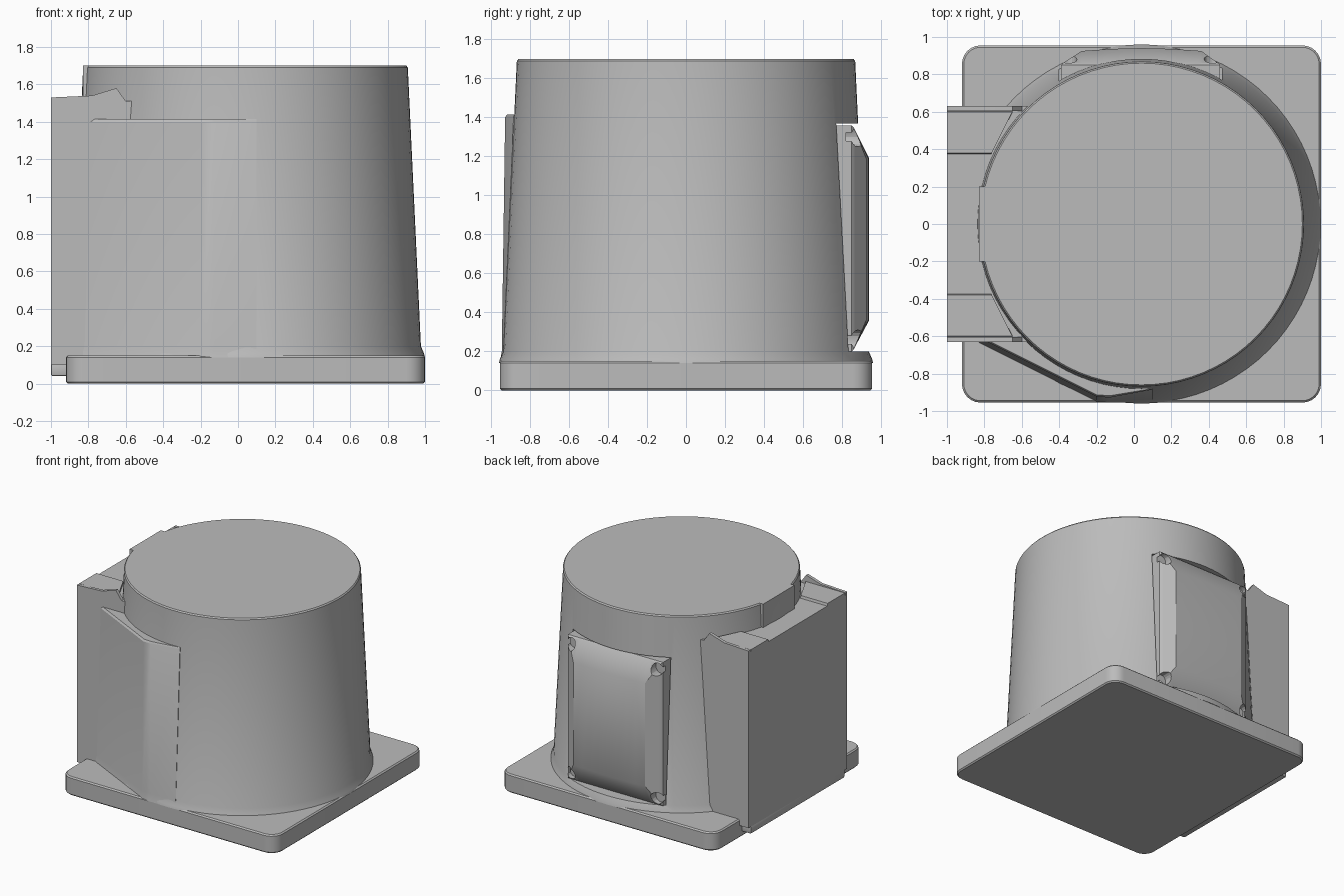
import bpy, bmesh
from math import sin, cos, pi, radians

cube = bpy.data.objects.get("Cube")
if cube:
    bpy.data.objects.remove(cube, do_unlink=True)

grey = bpy.data.materials.new("plain_grey")
grey.use_nodes = True
grey.diffuse_color = (0.5, 0.5, 0.5, 1)
grey.node_tree.nodes["Principled BSDF"].inputs["Base Color"].default_value = (0.5, 0.5, 0.5, 1)


def loft(name, rings, bevel=0.0, smooth=True):
    """Closed solid through a stack of equal-length point rings."""
    bm = bmesh.new()
    rows = [[bm.verts.new(p) for p in ring] for ring in rings]
    for a, b in zip(rows, rows[1:]):
        for i in range(len(a)):
            j = (i + 1) % len(a)
            bm.faces.new((a[i], a[j], b[j], b[i]))
    bm.faces.new(rows[0][::-1])
    bm.faces.new(rows[-1])
    bmesh.ops.recalc_face_normals(bm, faces=bm.faces)
    mesh = bpy.data.meshes.new(name)
    bm.to_mesh(mesh)
    bm.free()
    mesh.materials.append(grey)
    ob = bpy.data.objects.new(name, mesh)
    bpy.context.collection.objects.link(ob)
    if bevel:
        mod = ob.modifiers.new("soft_edges", "BEVEL")
        mod.width = bevel
        mod.segments = 2
        apply(ob, mod)
    if smooth:
        shade(ob)
    return ob


def activate(ob):
    bpy.ops.object.select_all(action="DESELECT")
    ob.select_set(True)
    bpy.context.view_layer.objects.active = ob


def apply(ob, mod):
    activate(ob)
    bpy.ops.object.modifier_apply(modifier=mod.name)


def shade(ob):
    activate(ob)
    bpy.ops.object.shade_smooth_by_angle(angle=radians(30))


def cut(ob, cutter):
    mod = ob.modifiers.new("cut", "BOOLEAN")
    mod.operation = "DIFFERENCE"
    mod.solver = "EXACT"
    mod.object = cutter
    apply(ob, mod)
    bpy.data.objects.remove(cutter, do_unlink=True)


def circle(r, z, cx=0.04, n=80):
    return [(cx + r * cos(2 * pi * i / n), r * sin(2 * pi * i / n), z) for i in range(n)]


def at_z(outline, z):
    return [(x, y, z) for x, y in outline]


def prism(name, outline, z0, z1, **kw):
    return loft(name, [at_z(outline, z0), at_z(outline, z1)], **kw)


def box(name, x0, x1, y0, y1, z0, z1, **kw):
    return prism(name, [(x0, y0), (x1, y0), (x1, y1), (x0, y1)], z0, z1, **kw)


def rounded(x0, x1, y0, y1, r, seg=6):
    pts = []
    for k, (cx, cy) in enumerate([(x1 - r, y1 - r), (x0 + r, y1 - r),
                                  (x0 + r, y0 + r), (x1 - r, y0 + r)]):
        for i in range(seg + 1):
            a = pi / 2 * (k + i / seg)
            pts.append((cx + r * cos(a), cy + r * sin(a)))
    return pts


# Base plate with softened rims
loft("base_plate", [at_z(rounded(-0.92 + d, 1 - d, -0.955 + d, 0.955 - d, 0.1 - d), z)
                    for d, z in [(0.01, 0), (0, 0.01), (0, 0.14), (0.01, 0.15)]])

# Tapered drum with a small flare at the foot, recessed at the back
drum = loft("drum_body", [circle(r, z) for r, z in
            [(0.96, 0.14), (0.955, 0.16), (0.938, 0.2), (0.868, 1.69), (0.86, 1.7)]])
cut(drum, box("recess_cutter", -0.4, 0.47, 0.755, 1.1, 0.2, 1.37, smooth=False))
shade(drum)

# Back cover: raised panel with sloping borders and a gently bowed face
def cover_ring(y, x0, x1, z0, z1, bow=0.0, n=8):
    top = [(x0 + (x1 - x0) * i / n, y + bow * sin(pi * i / n)) for i in range(n + 1)]
    return [(x, v, z0) for x, v in top] + [(x, v, z1) for x, v in reversed(top)]

cover = loft("back_cover", [
    cover_ring(0.74, -0.39, 0.46, 0.2, 1.36),
    cover_ring(0.85, -0.39, 0.46, 0.2, 1.36),
    cover_ring(0.86, -0.38, 0.45, 0.21, 1.35),
    cover_ring(0.925, -0.28, 0.36, 0.36, 1.19, 0.015)])
# Screw pockets in the cover corners
for x in (-0.35, 0.42):
    for z in (0.26, 1.3):
        rings = [[(x + 0.045 * cos(pi * i / 8), y, z + 0.05 * sin(pi * i / 8))
                  for i in range(16)] for y in (0.82, 1.0)]
        cut(cover, loft("pocket_cutter", rings, smooth=False))
shade(cover)

# Side housing with a lower step and a flat pad up the drum
box("side_housing", -1, -0.55, -0.63, 0.63, 0.1, 1.51)
box("housing_foot", -1, -0.85, -0.6, 0.6, 0.04, 0.11, bevel=0.01)
box("drum_flat", -0.83, -0.5, -0.2, 0.2, 1.4, 1.7)

# Mirrored shoulders and rising webs on the housing
for side, label in ((1, "back"), (-1, "front")):
    shoulder = [(-1, 0.36), (-0.77, 0.36), (-0.64, 0.61), (-1, 0.61)]
    inner = [(-1, 0.38), (-0.76, 0.38), (-0.65, 0.6), (-1, 0.6)]
    loft(label + "_shoulder", [at_z([(x, side * y) for x, y in ring], z)
                               for ring, z in ((shoulder, 1.45), (inner, 1.53))])
    web = [(-1, 1.4), (-1, 1.53), (-0.78, 1.54), (-0.65, 1.58), (-0.6, 1.51), (-0.6, 1.4)]
    loft(label + "_web", [[(x, side * y, z) for x, z in web] for y in (0.605, 0.63)])

# Slanted front fairing joining the housing to the drum
def fairing_ring(z, out, tip):
    return [(-0.83, -0.5, z), (-0.83, -0.61 - out, z), (-0.2, -0.925 - out, z),
            (-0.13, -0.93 - out, z), (0.1, tip, z), (0.1, -0.5, z)]

loft("front_fairing", [fairing_ring(0.14, 0.025, -0.955), fairing_ring(0.2, 0.015, -0.938),
                       fairing_ring(1.4, -0.002, -0.885), fairing_ring(1.415, -0.012, -0.88)])
